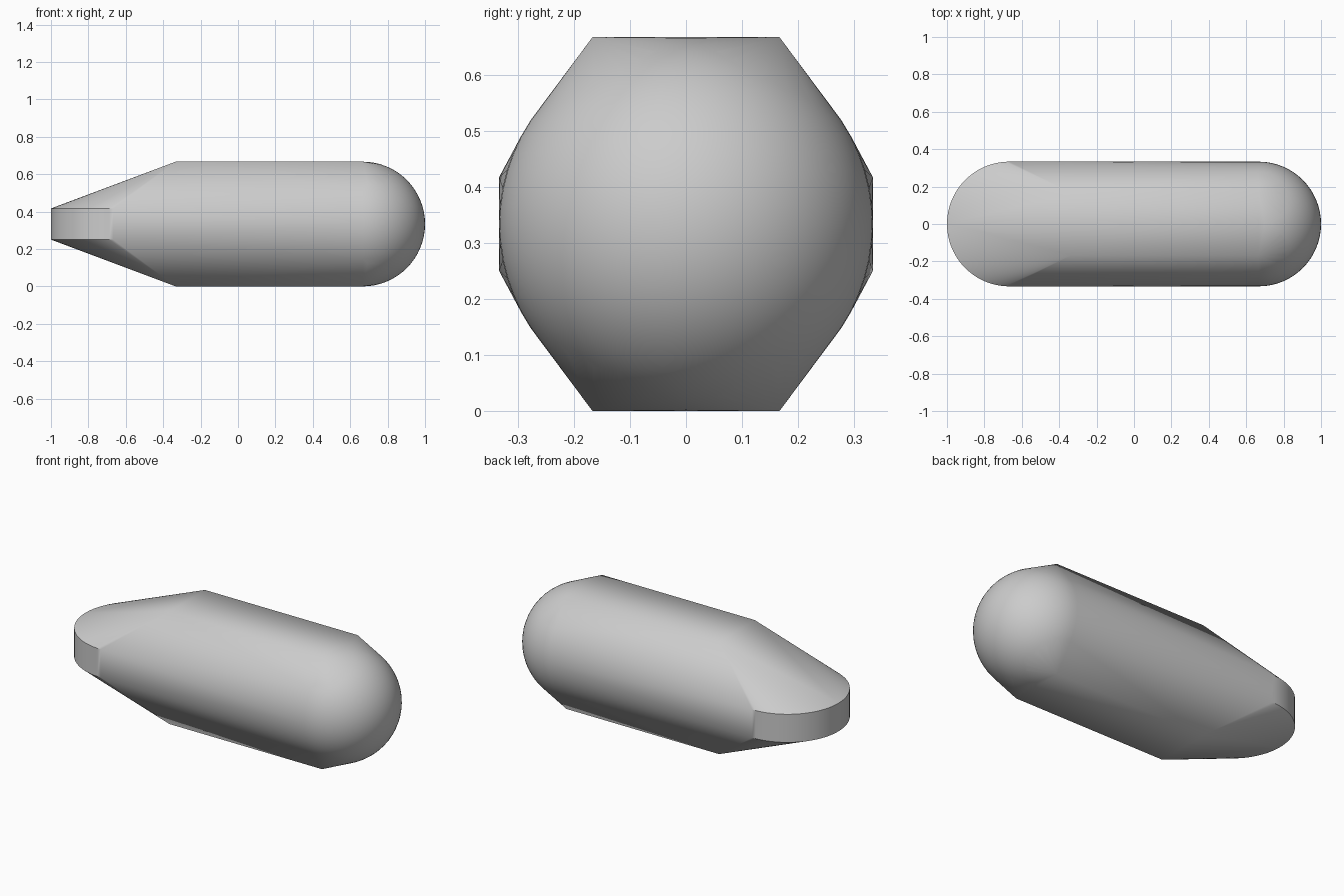
import bpy, bmesh, math
from mathutils import Matrix

cube = bpy.data.objects.get("Cube")
if cube:
    bpy.data.objects.remove(cube, do_unlink=True)

R = 1 / 3          # radius of both rounded ends
MID = R            # height of the centre line
END = 2 * R        # distance of each end centre from the middle

bm = bmesh.new()

# Round nose
bmesh.ops.create_uvsphere(bm, u_segments=64, v_segments=32, radius=R,
                          matrix=Matrix.Translation((END, 0, MID)))
# Thin disc at the tail
bmesh.ops.create_cone(bm, cap_ends=True, segments=96, radius1=R, radius2=R,
                      depth=R / 2, matrix=Matrix.Translation((-END, 0, MID)))
# Long block forming the flat top and bottom
bmesh.ops.create_cube(bm, size=1, matrix=Matrix.Translation((R / 2, 0, MID))
                      @ Matrix.Diagonal((3 * R, R, 2 * R, 1)))

# Wrap the three solids in one taut skin
points = [v.co.copy() for v in bm.verts]
bm.clear()
for p in points:
    bm.verts.new(p)
hull = bmesh.ops.convex_hull(bm, input=bm.verts[:])
bmesh.ops.delete(bm, geom=[v for v in bm.verts if not v.link_faces], context='VERTS')
bmesh.ops.dissolve_limit(bm, angle_limit=math.radians(0.2),
                         verts=bm.verts[:], edges=bm.edges[:])
bmesh.ops.recalc_face_normals(bm, faces=bm.faces[:])

mesh = bpy.data.meshes.new("rounded_body")
bm.to_mesh(mesh)
bm.free()
body = bpy.data.objects.new("rounded_body", mesh)
bpy.context.collection.objects.link(body)

# Plain grey
grey = bpy.data.materials.new("light_grey")
grey.use_nodes = True
colour = (0.6, 0.6, 0.6, 1)
grey.diffuse_color = colour
grey.node_tree.nodes["Principled BSDF"].inputs["Base Color"].default_value = colour
mesh.materials.append(grey)

# Smooth skin with crisp rims
bpy.ops.object.select_all(action='DESELECT')
body.select_set(True)
bpy.context.view_layer.objects.active = body
bpy.ops.object.shade_smooth_by_angle(angle=math.radians(30))
